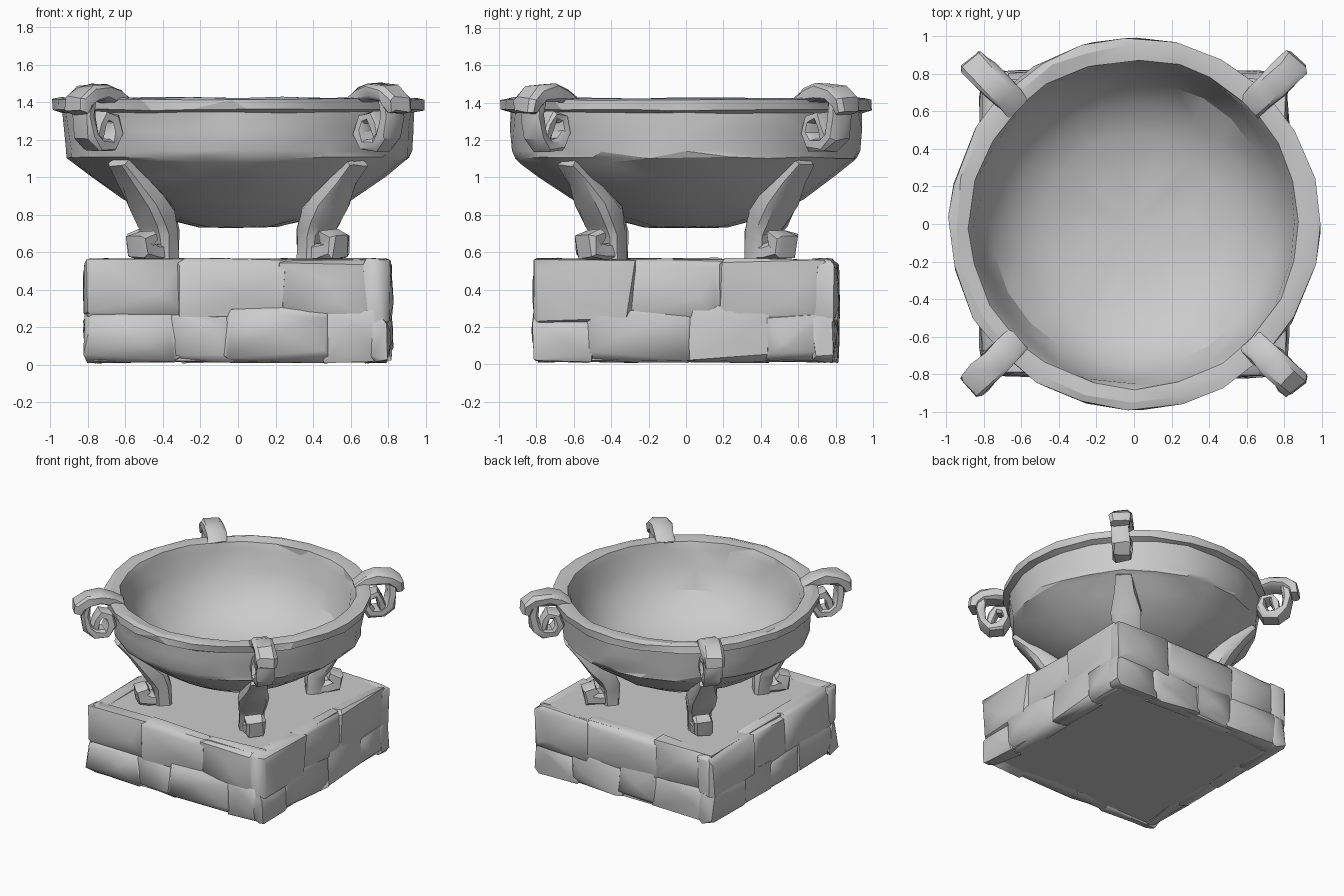
import bpy, bmesh, math, random
from mathutils import Vector, Matrix

if "Cube" in bpy.data.objects:
    bpy.data.objects.remove(bpy.data.objects["Cube"])

random.seed(11)


def jit(a):
    return random.uniform(-a, a)


def finish(bm, name, angle=35):
    bmesh.ops.recalc_face_normals(bm, faces=bm.faces)
    me = bpy.data.meshes.new(name)
    bm.to_mesh(me)
    bm.free()
    ob = bpy.data.objects.new(name, me)
    bpy.context.collection.objects.link(ob)
    bpy.ops.object.select_all(action='DESELECT')
    ob.select_set(True)
    bpy.context.view_layer.objects.active = ob
    bpy.ops.object.shade_smooth_by_angle(angle=math.radians(angle))
    return ob


def lathe(name, profile, sides, rough):
    """Closed profile (starts and ends on the axis) turned about z, with hand-hewn unevenness."""
    bm = bmesh.new()
    rings = []
    for r, z in profile:
        if r == 0:
            rings.append([bm.verts.new((0, 0, z))] * sides)
            continue
        ring = []
        for i in range(sides):
            a = 2 * math.pi * (i + jit(0.2)) / sides
            rr = r + jit(rough)
            ring.append(bm.verts.new((rr * math.cos(a), rr * math.sin(a), z + jit(rough * 0.6))))
        rings.append(ring)
    for lo, hi in zip(rings, rings[1:]):
        for i in range(sides):
            j = (i + 1) % sides
            vs = list(dict.fromkeys((lo[i], lo[j], hi[j], hi[i])))
            bm.faces.new(vs)
    bmesh.ops.triangulate(bm, faces=bm.faces)
    return finish(bm, name, 20)


def strip(name, path, turn, rough=0.008):
    """Chamfered band swept along (radius, z, thickness, width) points, then turned about z."""
    bm = bmesh.new()
    rings = []
    n = len(path)
    for k, (r, z, t, w) in enumerate(path):
        a, b = path[max(k - 1, 0)], path[min(k + 1, n - 1)]
        tan = Vector((b[0] - a[0], 0, b[1] - a[1])).normalized()
        nor = Vector((-tan.z, 0, tan.x))
        ring = []
        for u, v in ((1, .6), (.7, 1), (-.7, 1), (-1, .6), (-1, -.6), (-.7, -1), (.7, -1), (1, -.6)):
            p = Vector((r, 0, z)) + nor * (v * t / 2) + Vector((0, u * w / 2, 0))
            ring.append(bm.verts.new(p + Vector((jit(rough), jit(rough), jit(rough)))))
        rings.append(ring)
    for lo, hi in zip(rings, rings[1:]):
        for i in range(8):
            j = (i + 1) % 8
            bm.faces.new((lo[i], lo[j], hi[j], hi[i]))
    bm.faces.new(rings[0])
    bm.faces.new(rings[-1])
    bm.transform(Matrix.Rotation(turn, 4, 'Z'))
    return finish(bm, name)


def stone(name, lo, hi, turn, cut=0.075, rough=0.02):
    """Rough hewn block: hull of a box with uneven clipped corners and a bulging face."""
    bm = bmesh.new()
    for sx in (0, 1):
        for sy in (0, 1):
            for sz in (0, 1):
                s = (sx, sy, sz)
                base = [hi[i] if s[i] else lo[i] for i in range(3)]
                for keep in range(3):
                    p = list(base)
                    for i in range(3):
                        d = random.uniform(0.2, 1) * (cut if i != keep else rough)
                        p[i] += -d if s[i] else d
                    bm.verts.new(p)
    for _ in range(2):  # proud points on the outer face
        u, v = random.uniform(.25, .75), random.uniform(.25, .75)
        bm.verts.new((lo[0] + u * (hi[0] - lo[0]), lo[1] - 0.003, lo[2] + v * (hi[2] - lo[2])))
    bmesh.ops.convex_hull(bm, input=bm.verts)
    loose = [v for v in bm.verts if not v.link_faces]
    bmesh.ops.delete(bm, geom=loose, context='VERTS')
    bm.transform(Matrix.Rotation(turn, 4, 'Z'))
    return finish(bm, name, 38)


# Bowl: rounded belly, ledge, upright band, overhanging lip, hollow sloping inside
lathe("bowl", [
    (0, 0.73), (0.22, 0.735), (0.44, 0.79), (0.62, 0.885), (0.79, 1.00),
    (0.885, 1.08), (0.92, 1.105), (0.925, 1.14), (0.935, 1.25), (0.945, 1.345), (0.99, 1.36),
    (0.99, 1.415), (0.95, 1.425), (0.88, 1.415), (0.86, 1.36), (0.83, 1.22), (0.76, 1.07),
    (0.64, 0.945), (0.48, 0.86), (0.27, 0.81), (0, 0.79)], 24, 0.008)

# Legs, scrolled feet and handles on the four diagonals
leg = [(0.90, 1.08, 0.05, 0.12), (0.80, 0.985, 0.08, 0.16), (0.70, 0.88, 0.12, 0.22),
       (0.62, 0.79, 0.16, 0.21), (0.575, 0.70, 0.13, 0.18), (0.57, 0.54, 0.12, 0.17)]
foot = [(0.55, 0.60, 0.09, 0.15), (0.66, 0.60, 0.09, 0.15), (0.73, 0.615, 0.11, 0.15),
        (0.74, 0.66, 0.11, 0.15), (0.68, 0.69, 0.06, 0.14)]
hook = [(0.88, 1.39, 0.06, 0.14), (0.96, 1.435, 0.08, 0.15), (1.04, 1.455, 0.09, 0.16),
        (1.14, 1.445, 0.09, 0.16), (1.20, 1.40, 0.09, 0.16), (1.215, 1.345, 0.06, 0.14)]
scroll = [(1.15, 1.41, 0.07, 0.13), (1.16, 1.32, 0.065, 0.13), (1.14, 1.22, 0.07, 0.14),
          (1.08, 1.17, 0.07, 0.14), (1.00, 1.175, 0.07, 0.14), (0.96, 1.24, 0.07, 0.14),
          (0.98, 1.31, 0.06, 0.13), (1.04, 1.325, 0.055, 0.12), (1.07, 1.275, 0.055, 0.12),
          (1.09, 1.20, 0.055, 0.11)]
for k in range(4):
    turn = math.radians(45 + 90 * k)
    strip(f"leg_{k}", leg, turn)
    strip(f"foot_{k}", foot, turn)
    strip(f"handle_hook_{k}", hook, turn)
    strip(f"handle_scroll_{k}", scroll, turn)

# Plinth: solid core faced with two courses of rough stones on each side
bm = bmesh.new()
bmesh.ops.create_cube(bm, size=1, matrix=Matrix.Translation((0, 0, 0.29)) @ Matrix.Diagonal((1.54, 1.54, 0.54, 1)))
finish(bm, "plinth_core")

for k in range(4):
    turn = math.radians(90 * k)
    for row, (z0, z1, count) in enumerate(((0.0, 0.30, 4), (0.22, 0.575, 3))):
        start, end = -0.83, 0.75
        step = (end - start) / count
        cuts = [start] + [start + step * i + jit(0.1) for i in range(1, count)] + [end]
        for i in range(count):
            face = -0.83 + random.uniform(0, 0.025)
            stone(f"plinth_stone_{k}_{row}_{i}",
                  (cuts[i] - (0.04 if i else 0), face, z0 + (jit(0.03) if row else 0.003)),
                  (cuts[i + 1] + 0.04, -0.66, z1 + (0 if row else jit(0.03))), turn)
